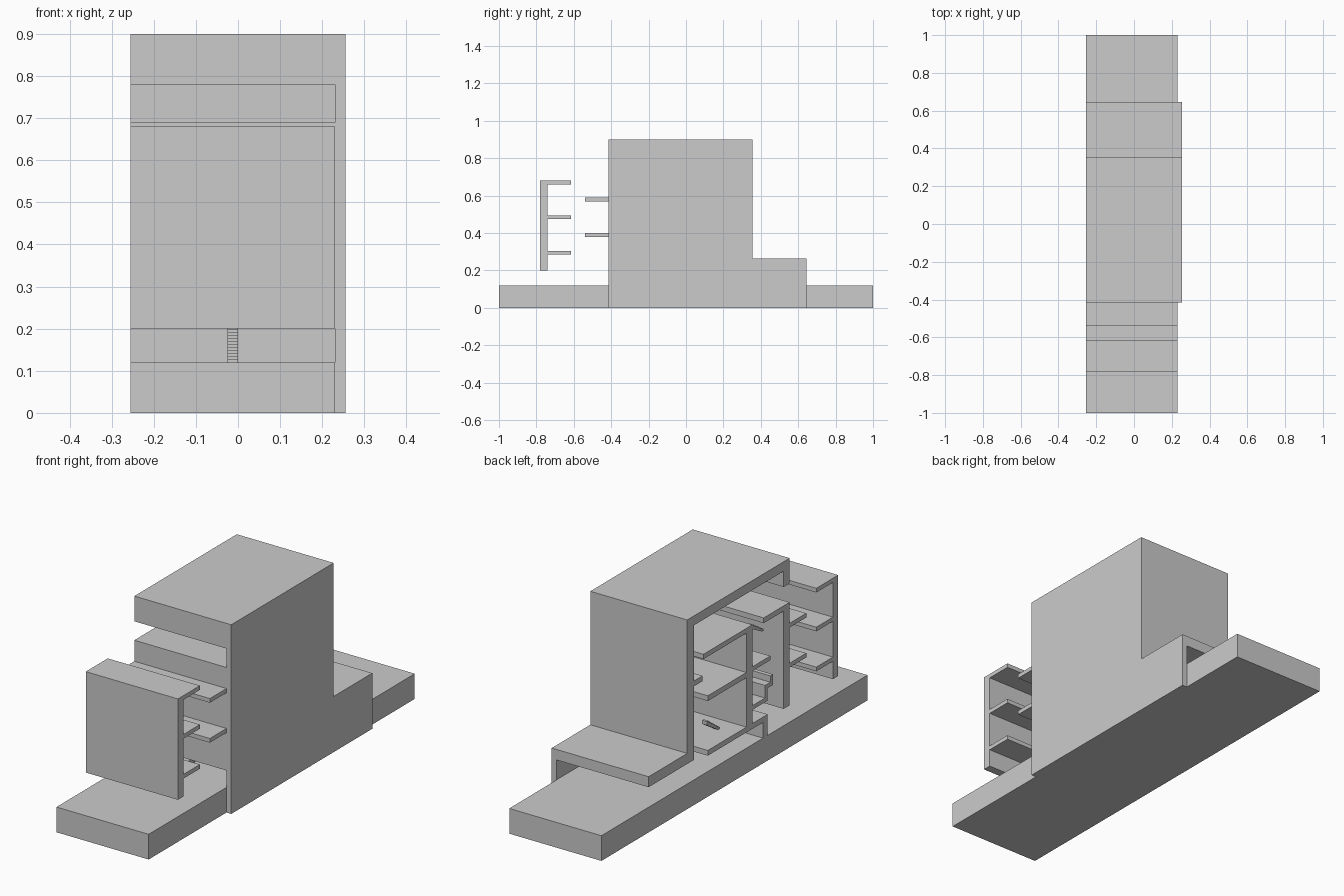
import bpy, bmesh

if "Cube" in bpy.data.objects:
    bpy.data.objects.remove(bpy.data.objects["Cube"])

L, R, W = -0.255, 0.23, 0.255   # open section side, inner and outer face of the side wall


def extrude_profile(name, pts, x0, x1):
    """Extrude a closed (y, z) profile along x."""
    bm = bmesh.new()
    face = bm.faces.new([bm.verts.new((x0, y, z)) for y, z in pts])
    out = bmesh.ops.extrude_face_region(bm, geom=[face])
    verts = [v for v in out["geom"] if isinstance(v, bmesh.types.BMVert)]
    bmesh.ops.translate(bm, verts=verts, vec=(x1 - x0, 0, 0))
    bmesh.ops.recalc_face_normals(bm, faces=bm.faces)
    mesh = bpy.data.meshes.new(name)
    bm.to_mesh(mesh)
    bm.free()
    ob = bpy.data.objects.new(name, mesh)
    bpy.context.collection.objects.link(ob)
    return ob


def slab(name, y0, y1, z0, z1, x0=L, x1=R):
    return extrude_profile(name, [(y0, z0), (y1, z0), (y1, z1), (y0, z1)], x0, x1)


def stair(name, x0, x1, y0, y1, z0, z1, n):
    """Stepped flight with a sloping soffit, rising from (y0, z0) to (y1, z1)."""
    dy, dz = (y1 - y0) / n, (z1 - z0) / n
    pts = [(y0, z0)]
    for i in range(n):
        pts += [(y0 + i * dy, z0 + (i + 1) * dz), (y0 + (i + 1) * dy, z0 + (i + 1) * dz)]
    pts += [(y1, z1 - 2 * dz), (y0 + dy, z0)]
    return extrude_profile(name, pts, x0, x1)


# Site base
slab("base", -1, 1, 0, 0.12)

# Side wall with the low rear step
extrude_profile("side_wall", [(-0.415, 0), (0.645, 0), (0.645, 0.265), (0.355, 0.265),
                              (0.355, 0.9), (-0.415, 0.9)], R, W)

# Folded shell: front parapet, roof, back wall and rear canopy
extrude_profile("roof_shell", [(-0.415, 0.78), (-0.37, 0.78), (-0.37, 0.855), (0.305, 0.855),
                               (0.305, 0.215), (0.645, 0.215), (0.645, 0.265),
                               (0.355, 0.265), (0.355, 0.9), (-0.415, 0.9)], L, R)
# Shell ends lap over the side wall
slab("back_balcony", 0.24, 0.305, 0.565, 0.59)

# Free-standing front screen with three shelves
slab("front_screen", -0.78, -0.74, 0.2, 0.68)
for i, z in enumerate((0.285, 0.475, 0.66)):
    slab(f"screen_shelf_{i + 1}", -0.74, -0.615, z, z + 0.02)

# Front facade with balconies and top slab
slab("facade", -0.415, -0.37, 0.2, 0.69)
slab("facade_top_slab", -0.37, -0.22, 0.665, 0.69)
for i, z in enumerate((0.38, 0.57)):
    slab(f"facade_balcony_{i + 1}", -0.54, -0.415, z, z + 0.02)

# Central spine wall and its floors
slab("spine_wall", -0.135, -0.09, 0.22, 0.69)
slab("upper_floor", -0.09, 0.233, 0.667, 0.69)
slab("middle_floor", -0.09, 0.2, 0.455, 0.48)
slab("spine_gallery", -0.27, -0.135, 0.47, 0.49)
slab("spine_landing", -0.23, -0.135, 0.285, 0.305)

# Raised ground floor and its riser wall
extrude_profile("ground_floor", [(-0.25, 0.12), (-0.215, 0.12), (-0.215, 0.195),
                                 (0.2, 0.195), (0.2, 0.22), (-0.25, 0.22)], L, R)

# Folded step up from the landing
extrude_profile("split_level_step", [(-0.23, 0.285), (-0.25, 0.285), (-0.25, 0.345),
                                     (-0.29, 0.345), (-0.29, 0.395), (-0.27, 0.395),
                                     (-0.27, 0.365), (-0.23, 0.365)], L, R)

# Stairs
stair("entry_stair", -0.025, 0, -0.36, -0.25, 0.12, 0.22, 14)
stair("hall_stair", -0.17, -0.145, -0.01, 0.085, 0.22, 0.29, 8)
stair("upper_stair", L, L + 0.025, -0.22, -0.135, 0.63, 0.685, 7)
